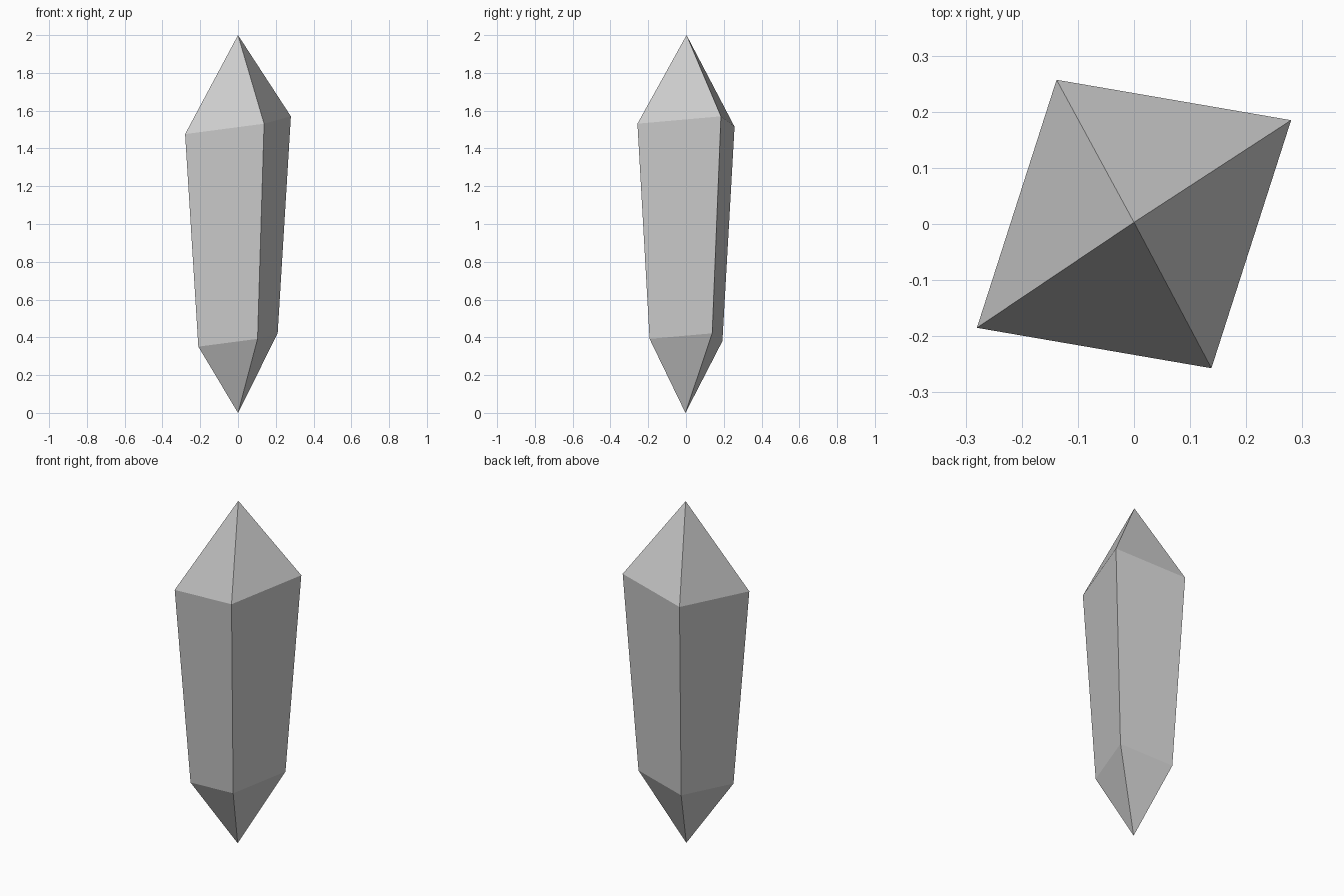
import bpy
import bmesh
from mathutils import Vector

cube = bpy.data.objects.get("Cube")
if cube:
    bpy.data.objects.remove(cube, do_unlink=True)

# Plain grey stone
stone = bpy.data.materials.new("grey_stone")
stone.use_nodes = True
colour = (0.6, 0.6, 0.6, 1)
stone.diffuse_color = colour
stone.node_tree.nodes["Principled BSDF"].inputs["Base Color"].default_value = colour

# Skewed four-sided outline, tilted toward one corner; opposite corners mirror
front_corners = [Vector((-0.28, -0.185, -0.047)), Vector((0.138, -0.257, 0.008))]
outline = front_corners + [-corner for corner in front_corners]

bm = bmesh.new()


def ring(height, scale):
    return [bm.verts.new(corner * scale + Vector((0, 0, height))) for corner in outline]


# Shaft narrows toward the bottom, with a point at each end
shoulder = ring(1.523, 1)
waist = ring(0.386, 0.75)
top_point = bm.verts.new((0, 0.003, 2))
bottom_point = bm.verts.new((0, -0.003, 0))

for i in range(4):
    j = (i + 1) % 4
    bm.faces.new((waist[i], waist[j], shoulder[j], shoulder[i]))
    bm.faces.new((shoulder[i], shoulder[j], top_point))
    bm.faces.new((waist[j], waist[i], bottom_point))

bmesh.ops.recalc_face_normals(bm, faces=bm.faces)
mesh = bpy.data.meshes.new("crystal_shard")
bm.to_mesh(mesh)
bm.free()
mesh.materials.append(stone)
crystal = bpy.data.objects.new("crystal_shard", mesh)
bpy.context.collection.objects.link(crystal)
